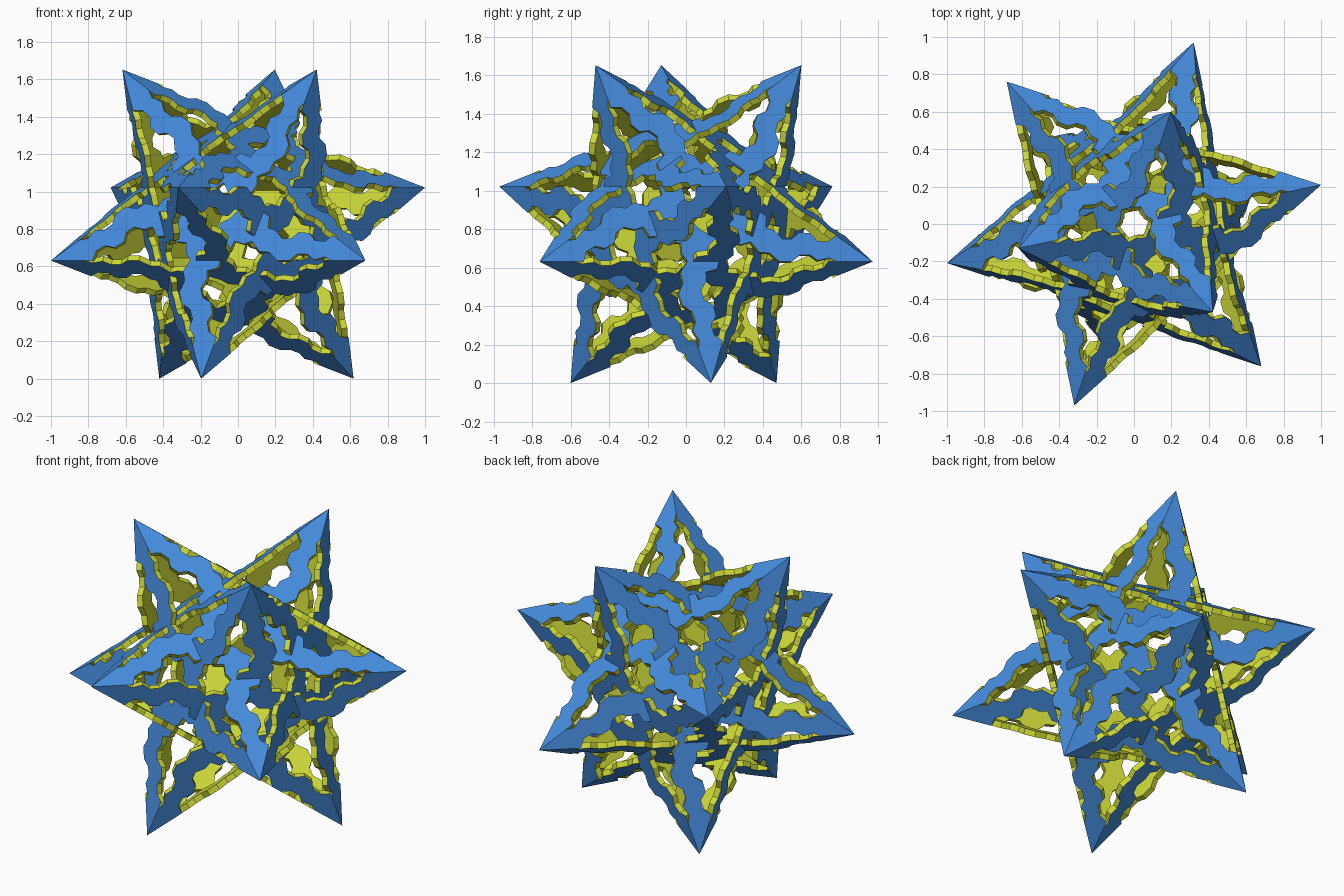
import bpy, bmesh
from math import cos, sin, radians, pi
from mathutils import Vector, Matrix

if "Cube" in bpy.data.objects:
    bpy.data.objects.remove(bpy.data.objects["Cube"])

R = 1.04                       # centre to spike tip
CENTRE = Vector((0, 0, 0.7947 * R))
THICK = 0.034
r5 = R * 0.8944                # radius of each pentagram


def material(name, col):
    m = bpy.data.materials.new(name)
    m.diffuse_color = (*col, 1)
    m.use_nodes = True
    m.node_tree.nodes["Principled BSDF"].inputs["Base Color"].default_value = m.diffuse_color
    return m


blue = material("blue_outside", (0.06, 0.26, 0.72))
yellow = material("yellow_inside", (0.60, 0.68, 0.04))


# twelve spike directions, standing on a three-fold axis
dirs = []
for k in range(3):
    for az, rad, z in ((71.8, 0.607, 0.7947), (11.8, 0.982, 0.1876)):
        a = radians(az + 120 * k)
        v = Vector((rad * cos(a), rad * sin(a), z)).normalized()
        dirs += [v, -v]


# flat pinwheel star: every point has one wavy arm hugging one star line
def tip(k):
    a = -radians(72 * k)
    return Vector((r5 * cos(a), r5 * sin(a)))


def in_arm(k, s, h):
    p = tip(k)
    u = (tip(k + 2) - p).normalized()
    n = Vector((-u.y, u.x))
    if n.dot(p) > 0:
        n = -n
    return p + u * s + n * h


INNER = [(0.190, 0.138), (0.235, 0.105), (0.29, 0.110), (0.325, 0.150), (0.385, 0.155),
         (0.425, 0.120), (0.475, 0.120), (0.515, 0.165), (0.56, 0.18), (0.555, 0.24)]
OUTER = [(0.805, 0.035), (0.765, 0.055), (0.745, 0.105), (0.69, 0.090), (0.645, 0.105),
         (0.60, 0.050), (0.545, 0.045), (0.495, 0.0), (0.43, 0.0), (0.385, 0.035),
         (0.33, 0.035), (0.29, 0.005), (0.23, 0.020), (0.19, 0.0)]

top, low = [], []              # outlines of the blue side and the yellow side
for k in range(5):
    j = -k
    top.append(in_arm(j, 0, 0))
    low.append(in_arm(j, 0.14 * cos(pi / 10), 0.14 * sin(pi / 10)))
    rest = [in_arm(j, *p) for p in INNER] + [in_arm(j - 1, *p) for p in OUTER]
    top += rest
    low += rest

# wavy hole in the middle
hole = []
for i in range(15):
    a = 2 * pi * i / 15 + 0.2
    rad = (0.15, 0.10, 0.12)[i % 3]
    hole.append(Vector((rad * cos(a), rad * sin(a))))


def fill(bm, loops, z, up, mat):
    rings, edges = [], []
    for pts in loops:
        ring = [bm.verts.new((p.x, p.y, z)) for p in pts]
        rings.append(ring)
        edges += [bm.edges.new((ring[i - 1], ring[i])) for i in range(len(ring))]
    res = bmesh.ops.triangle_fill(bm, edges=edges, use_beauty=True, use_dissolve=False)
    for f in res["geom"]:
        if isinstance(f, bmesh.types.BMFace):
            f.normal_update()
            f.material_index = mat
            if (f.normal.z > 0) != up:
                f.normal_flip()
    return rings


bm = bmesh.new()
upper = fill(bm, (top, hole), 0, True, 0)
lower = fill(bm, (low, hole), -THICK, False, 1)
for a, b in zip(upper, lower):
    for i in range(len(a)):
        f = bm.faces.new((a[i - 1], a[i], b[i], b[i - 1]))
        f.material_index = 1
bmesh.ops.recalc_face_normals(bm, faces=bm.faces[:])
mesh = bpy.data.meshes.new("star_plate")
bm.to_mesh(mesh)
bm.free()
mesh.materials.append(blue)
mesh.materials.append(yellow)

# twelve plates, one facing each spike direction
for i, n in enumerate(dirs):
    near = next(d for d in dirs if 0.3 < d.dot(n) < 0.6)
    x = (near - n * near.dot(n)).normalized()
    y = n.cross(x)
    m = Matrix((x, y, n)).transposed().to_4x4()
    m.translation = CENTRE + n * (R * 0.4472)
    ob = bpy.data.objects.new(f"star_plate_{i + 1}", mesh)
    bpy.context.collection.objects.link(ob)
    ob.matrix_world = m
